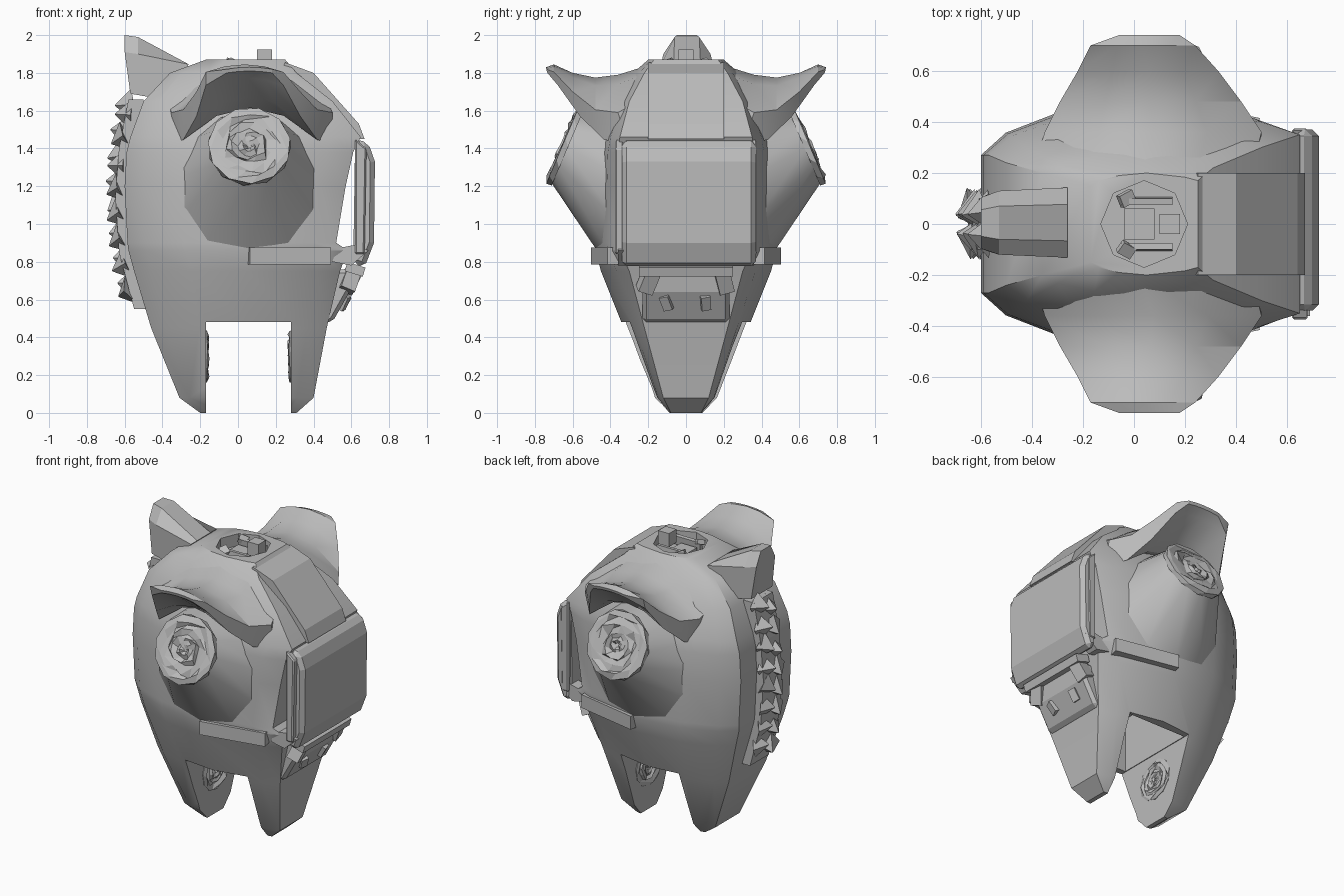
import bpy, bmesh, math, random
from mathutils import Vector, Matrix

random.seed(4)
cube = bpy.data.objects.get("Cube")
if cube:
    bpy.data.objects.remove(cube)

grey = bpy.data.materials.new("plain grey")
grey.use_nodes = True
grey.diffuse_color = (0.5, 0.5, 0.5, 1)
grey.node_tree.nodes["Principled BSDF"].inputs["Base Color"].default_value = (0.5, 0.5, 0.5, 1)


def finish(bm, name, smooth=0):
    bmesh.ops.recalc_face_normals(bm, faces=bm.faces)
    mesh = bpy.data.meshes.new(name)
    bm.to_mesh(mesh)
    bm.free()
    mesh.materials.append(grey)
    obj = bpy.data.objects.new(name, mesh)
    bpy.context.collection.objects.link(obj)
    if smooth:
        bpy.ops.object.select_all(action='DESELECT')
        obj.select_set(True)
        bpy.context.view_layer.objects.active = obj
        bpy.ops.object.shade_smooth_by_angle(angle=math.radians(smooth))
    return obj


def loft(rings, name, smooth=0):
    bm = bmesh.new()
    rows = [[bm.verts.new(p) for p in ring] for ring in rings]
    for a, b in zip(rows, rows[1:]):
        for i in range(len(a)):
            j = (i + 1) % len(a)
            bm.faces.new((a[i], a[j], b[j], b[i]))
    bm.faces.new(rows[0])
    bm.faces.new(rows[-1])
    return finish(bm, name, smooth)


def prism(profile, y0, y1, name, bevel=0):
    obj = loft([[(x, y, z) for x, z in profile] for y in (y0, y1)], name)
    if bevel:
        mod = obj.modifiers.new("bevel", 'BEVEL')
        mod.width, mod.segments = bevel, 1
    return obj


def box(name, centre, size, rot=(0, 0, 0)):
    bm = bmesh.new()
    bmesh.ops.create_cube(bm, size=1)
    obj = finish(bm, name)
    obj.location, obj.scale, obj.rotation_euler = centre, size, rot
    return obj


def cut(obj, cutter):
    cutter.hide_render = True
    cutter.hide_set(True)
    cutter.display_type = 'WIRE'
    mod = obj.modifiers.new("cut", 'BOOLEAN')
    mod.object, mod.operation, mod.solver = cutter, 'DIFFERENCE', 'EXACT'


def rosette(name, centre, normal, radius, depth):
    """Crumpled disc of concentric jagged steps."""
    rot = Vector(normal).to_track_quat('Z', 'Y').to_matrix().to_4x4()
    place = Matrix.Translation(centre) @ rot
    rings, count = [], 11
    steps = [(1, -1), (1, 0), (.86, .35), (.74, -.1), (.62, .3), (.48, -.2),
             (.38, .3), (.24, -.2), (.14, .2), (.05, -.3)]
    for k, (r, h) in enumerate(steps):
        wobble = 0.0 if k < 2 else 0.09
        ring = []
        for i in range(count):
            a = math.tau * (i + k * .35) / count
            rr = radius * (r + random.uniform(-wobble, wobble) * min(1, r * 2))
            hh = depth * (h + random.uniform(-4, 4) * wobble)
            ring.append(place @ Vector((rr * math.cos(a), rr * math.sin(a), hh)))
        rings.append(ring)
    return loft(rings, name)


# Main hull: stacked sections of height, left x, left y, centre y, right x, right y
seam = 0.05
sections = [(0, -.2, .08, .1, .31, .08), (.08, -.31, .13, .18, .4, .12),
            (.45, -.46, .2, .33, .47, .22), (.75, -.55, .25, .45, .54, .3),
            (.86, -.58, .26, .48, .58, .35), (.9, -.585, .27, .48, .52, .37),
            (1.2, -.6, .27, .49, .57, .36), (1.38, -.59, .27, .48, .61, .36),
            (1.46, -.57, .27, .46, .65, .35), (1.65, -.5, .24, .38, .5, .3),
            (1.8, -.36, .2, .28, .31, .22), (1.87, -.17, .15, .2, .25, .17)]
rings = []
for z, xl, yl, yc, xr, yr in sections:
    half = [(xl, yl)]
    for t, s in ((.85, .4), (.5, .8)):
        half.append((seam + (xl - seam) * t, yl + (yc - yl) * s))
    half.append((seam, yc))
    half.append((seam + (xr - seam) * .75, yr + (yc - yr) * .45))
    half.append((xr, yr))
    rings.append([(x, y, z) for x, y in half] + [(x, -y, z) for x, y in reversed(half)])
hull = loft(rings, "main_hull", 32)

# Slot between the legs, hollow belly and roof hatch
cut(hull, box("slot_cutter", (.055, 0, .2), (.45, 2, .56)))
cut(hull, box("belly_cutter", (.055, 0, .55), (.44, .56, .6)))
bm = bmesh.new()
bmesh.ops.create_cone(bm, cap_ends=True, segments=8, radius1=.17, radius2=.17, depth=.2)
hatch_cutter = finish(bm, "hatch_cutter")
hatch_cutter.location = (.04, 0, 1.89)
cut(hull, hatch_cutter)

# Roof hatch fittings
for s in (-1, 1):
    box("hatch_rail", (.05, .09 * s, 1.83), (.2, .025, .06), (.1 * s, 0, 0))
    box("hatch_latch", (-.03, .1 * s, 1.85), (.06, .05, .03), (.3, .4, .5 * s))
box("hatch_block", (.14, 0, 1.88), (.08, .08, .09))
box("hatch_floor", (.02, 0, 1.81), (.12, .12, .04))

for side, label in ((-1, "front"), (1, "back")):
    # Flared pod with a crumpled round face
    centre = Vector((.06, .64 * side, 1.41))
    normal = Vector((0, .92 * side, .39))
    up = Vector((0, -.39 * side, .92))
    pod = []
    for c, rx, rz in (((.05, .29 * side, 1.22), .44, .42), (centre, .2, .2)):
        pod.append([Vector(c) + Vector((rx * math.cos(a), 0, 0)) + up * rz * math.sin(a)
                    for a in (math.tau * i / 12 for i in range(12))])
    loft(pod, label + "_pod", 40)
    rosette(label + "_pod_face", centre + normal * .015, normal, .22, .03)

    # Arched brow sweeping out above the pod: y, left x, right x, crown z, edge drop, thickness
    brow = []
    for y, x0, x1, crown, drop, thick in ((.2, -.4, .46, 1.84, .16, .1), (.36, -.35, .5, 1.79, .2, .16),
                                          (.48, -.29, .42, 1.775, .17, .16), (.6, -.22, .33, 1.8, .1, .13),
                                          (.7, -.17, .24, 1.845, .04, .07), (.74, -.06, .18, 1.83, .01, .02)):
        arch = [(x0 + (x1 - x0) * t / 4, crown - drop * (t / 2 - 1) ** 2) for t in range(5)]
        brow.append([(x, y * side, z) for x, z in arch]
                    + [(x, (y - thick * .3) * side, z - thick) for x, z in reversed(arch)])
    loft(brow, label + "_brow", 25)

    # Ledge, sill and window frame
    box(label + "_ledge", (.27, .42 * side, .83), (.44, .08, .09), (0, 0, -.2 * side))
    prism([(.5, .8), (.6, .78), (.69, .86), (.62, .89), (.52, .87)],
          .28 * side, .36 * side, label + "_sill")
    prism([(.62, .84), (.67, .84), (.68, 1.4), (.62, 1.45)],
          .33 * side, .375 * side, label + "_window_post", .008)

# Window and the hood strap above it
prism([(.61, .79), (.67, .77), (.72, .9), (.725, 1.33), (.69, 1.43), (.62, 1.45)],
      -.34, .37, "window", .025)
prism([(.22, 1.8), (.25, 1.855), (.4, 1.8), (.64, 1.53), (.67, 1.45), (.5, 1.45)],
      -.2, .2, "hood_strap")

# Machinery under the window
prism([(.4, .48), (.5, .48), (.59, .64), (.61, .76), (.4, .76)], -.23, .23, "chin_block", .02)
for s in (-1, 1):
    box("chin_bracket", (.59, .2 * s, .7), (.08, .08, .12), (.3 * s, .4, .2))
    box("chin_lug", (.55, .1 * s, .59), (.06, .05, .08), (.2, .5, .3 * s))
box("chin_bar", (.62, 0, .76), (.1, .5, .05), (0, .3, 0))

# Horn on the upper left edge
horn = []
for y, lift in ((-.12, 0), (-.06, .09), (.07, .09), (.13, 0)):
    horn.append([(-.26, y * 1.1, 1.845), (-.53, y, 1.9 + lift),
                 (-.6, y * .8, 1.91 + lift), (-.57, y * .9, 1.69), (-.4, y, 1.66)])
loft(horn, "horn")

# Jagged spine down the left edge
prism([(-.5, 1.66), (-.58, 1.66), (-.63, 1.4), (-.65, 1.15), (-.63, .85), (-.55, .55), (-.46, .55)],
      -.1, .1, "spine_base")
for i in range(8):
    z = .66 + i * .135
    x = -.655 + .24 * (z - 1.15) ** 2
    for s in (-1, 1):
        bm = bmesh.new()
        bmesh.ops.create_cone(bm, cap_ends=True, segments=4, radius1=.085, radius2=.004, depth=.09)
        spike = finish(bm, "spine_spike")
        spike.location = (x, .045 * s, z + .025 * s)
        spike.rotation_euler = (random.uniform(-.4, .4), -1.75 + random.uniform(-.3, .3), s * .3)

# Crumpled round details on the inner leg faces
rosette("left_inner_disc", (-.165, 0, .3), (1, 0, 0), .14, .02)
rosette("right_inner_disc", (.275, 0, .3), (-1, 0, 0), .14, .02)
